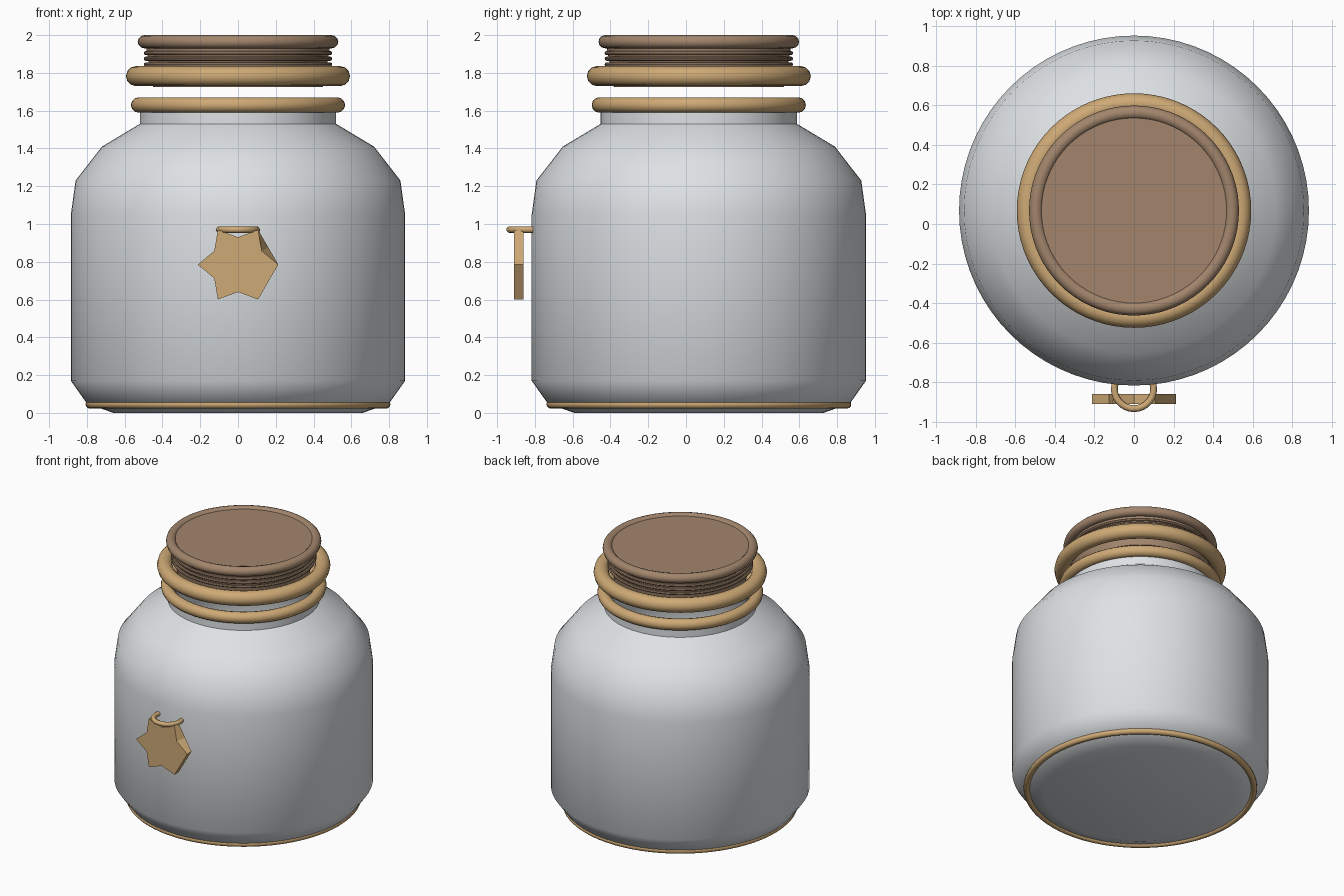
import bpy, bmesh
from math import cos, sin, pi, radians

if "Cube" in bpy.data.objects:
    bpy.data.objects.remove(bpy.data.objects["Cube"], do_unlink=True)

AXIS_Y = 0.068  # jar axis, shifted back by the hanging charm


def material(name, rgb):
    m = bpy.data.materials.new(name)
    m.use_nodes = True
    m.diffuse_color = (*rgb, 1)
    m.node_tree.nodes["Principled BSDF"].inputs["Base Color"].default_value = (*rgb, 1)
    return m


GLASS = material("pale grey glass", (0.73, 0.76, 0.78))
GOLD = material("gold", (0.62, 0.40, 0.18))
WOOD = material("brown wood", (0.36, 0.235, 0.15))


def finish(bm, name, mat, smooth=True):
    bmesh.ops.recalc_face_normals(bm, faces=bm.faces)
    mesh = bpy.data.meshes.new(name)
    bm.to_mesh(mesh)
    bm.free()
    mesh.materials.append(mat)
    ob = bpy.data.objects.new(name, mesh)
    bpy.context.collection.objects.link(ob)
    if smooth:
        bpy.ops.object.select_all(action='DESELECT')
        ob.select_set(True)
        bpy.context.view_layer.objects.active = ob
        bpy.ops.object.shade_smooth_by_angle(angle=radians(40))
    return ob


def lathe(name, profile, mat, closed=False, y=AXIS_Y, steps=72):
    """Spin a (radius, z) profile round a vertical axis."""
    bm = bmesh.new()
    verts = [bm.verts.new((r, y, z)) for r, z in profile]
    edges = [bm.edges.new(p) for p in zip(verts, verts[1:])]
    if closed:
        edges.append(bm.edges.new((verts[-1], verts[0])))
    bmesh.ops.spin(bm, geom=verts + edges, cent=(0, y, 0), axis=(0, 0, 1),
                   angle=2 * pi, steps=steps)
    bmesh.ops.remove_doubles(bm, verts=bm.verts, dist=0.0005)
    return finish(bm, name, mat)


def ring(name, radius, thick, z, mat, y=AXIS_Y, sides=12):
    section = [(radius + thick * cos(2 * pi * i / sides),
                z + thick * sin(2 * pi * i / sides)) for i in range(sides)]
    return lathe(name, section, mat, closed=True, y=y)


# Jar: outer wall up to the lip, then the inner wall back down to the floor
outer = [(0, 0), (0.66, 0), (0.80, 0.05), (0.885, 0.17), (0.885, 1.05),
         (0.86, 1.23), (0.72, 1.41), (0.52, 1.53), (0.52, 1.63)]
inner = [(0.49, 1.63), (0.49, 1.51), (0.69, 1.39), (0.83, 1.22),
         (0.855, 1.05), (0.855, 0.18), (0.78, 0.08), (0, 0.05)]
lathe("jar_body", outer + inner, GLASS)

# Gold bands
ring("base_band", 0.785, 0.022, 0.045, GOLD)
ring("neck_band", 0.526, 0.041, 1.63, GOLD)
ring("lid_band", 0.54, 0.053, 1.783, GOLD)

# Floating lid: tapered stopper, threads and top rim
lathe("lid_stopper", [(0, 1.725), (0.45, 1.725), (0.485, 1.92),
                      (0.485, 1.985), (0, 1.985)], WOOD)
for i in range(3):
    ring(f"lid_thread_{i + 1}", 0.488, 0.011, 1.845 + 0.03 * i, WOOD, sides=8)
ring("lid_rim", 0.496, 0.035, 1.965, WOOD)

# Hanging loop and six-pointed star charm
ring("charm_loop", 0.099, 0.017, 0.97, GOLD, y=-0.835)


def star_outline(bm, y, filled_notches):
    verts = []
    for i in range(12):
        r = 0.213 if i % 2 == 0 else 0.145
        if i in filled_notches:
            r = 0.213 * cos(pi / 6)
        a = i * pi / 6
        verts.append(bm.verts.new((r * cos(a), y, 0.785 + r * sin(a))))
    return verts


bm = bmesh.new()
front = star_outline(bm, -0.91, {11})
back = star_outline(bm, -0.86, {1, 11})
for loop, y in ((front, -0.91), (back, -0.86)):
    hub = bm.verts.new((0, y, 0.785))
    for i in range(12):
        bm.faces.new((hub, loop[i], loop[(i + 1) % 12]))
for i in range(12):
    j = (i + 1) % 12
    bm.faces.new((front[i], front[j], back[j], back[i]))
finish(bm, "star_charm", GOLD, smooth=False)
